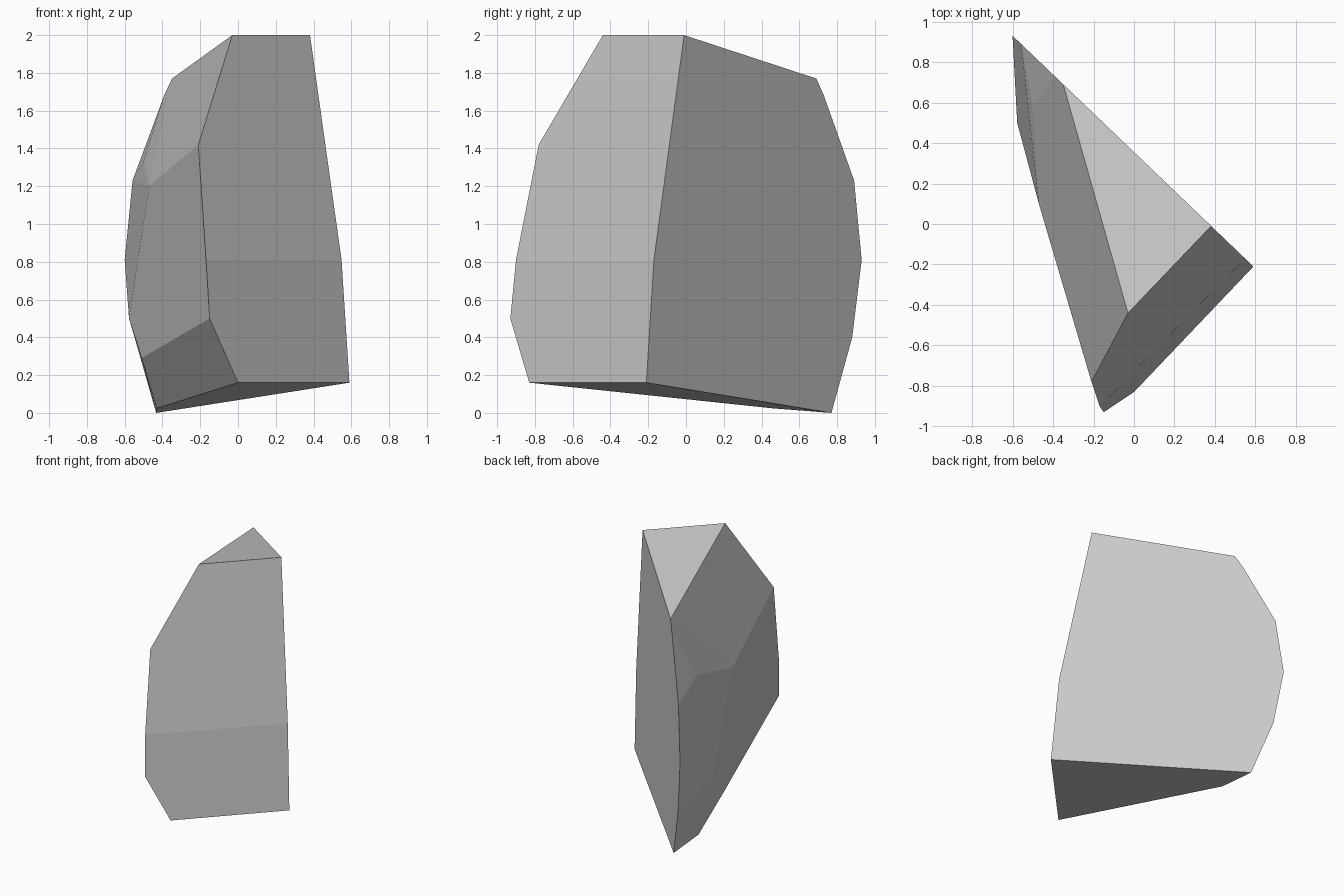
import bpy
import bmesh
from math import radians

cube = bpy.data.objects.get("Cube")
if cube:
    bpy.data.objects.remove(cube, do_unlink=True)

# Single stone colour
stone = bpy.data.materials.new("stone grey")
stone.use_nodes = True
grey = (0.58, 0.58, 0.58, 1)
stone.diffuse_color = grey
bsdf = stone.node_tree.nodes["Principled BSDF"]
bsdf.inputs["Base Color"].default_value = grey
bsdf.inputs["Roughness"].default_value = 0.9


def on_cleavage(y, z):
    """Corner on the flat, upright cleavage plane."""
    return (-0.6 + (0.93 - y) / 0.958, y, z)


# Outline of the broad flat cleavage face, as (y, z)
cleavage = [on_cleavage(y, z) for y, z in (
    (0.77, 0), (0.88, 0.40), (0.93, 0.81), (0.89, 1.23), (0.73, 1.68),
    (0.69, 1.77), (-0.01, 2), (-0.17, 0.81), (-0.21, 0.16))]

# Ridge running down the front of the stone
front_ridge = [(-0.03, -0.44, 2), (-0.21, -0.78, 1.42), (-0.17, -0.90, 0.81),
               (-0.15, -0.93, 0.50), (0, -0.83, 0.16)]

# Chipped corners on the narrow side
chips = [(-0.50, 0.58, 1.33), (-0.47, 0.10, 1.20), (-0.577, 0.50, 0.50),
         (-0.51, 0.28, 0.29), (-0.43, 0.46, 0.024)]

# Wrap the corners in flat facets and merge the nearly level ones
bm = bmesh.new()
for corner in cleavage + front_ridge + chips:
    bm.verts.new(corner)
bmesh.ops.convex_hull(bm, input=bm.verts[:])
bmesh.ops.dissolve_limit(bm, angle_limit=radians(2), verts=bm.verts[:],
                         edges=bm.edges[:])
bmesh.ops.recalc_face_normals(bm, faces=bm.faces[:])

mesh = bpy.data.meshes.new("rock_shard")
bm.to_mesh(mesh)
bm.free()
mesh.materials.append(stone)
rock = bpy.data.objects.new("rock_shard", mesh)
bpy.context.collection.objects.link(rock)
